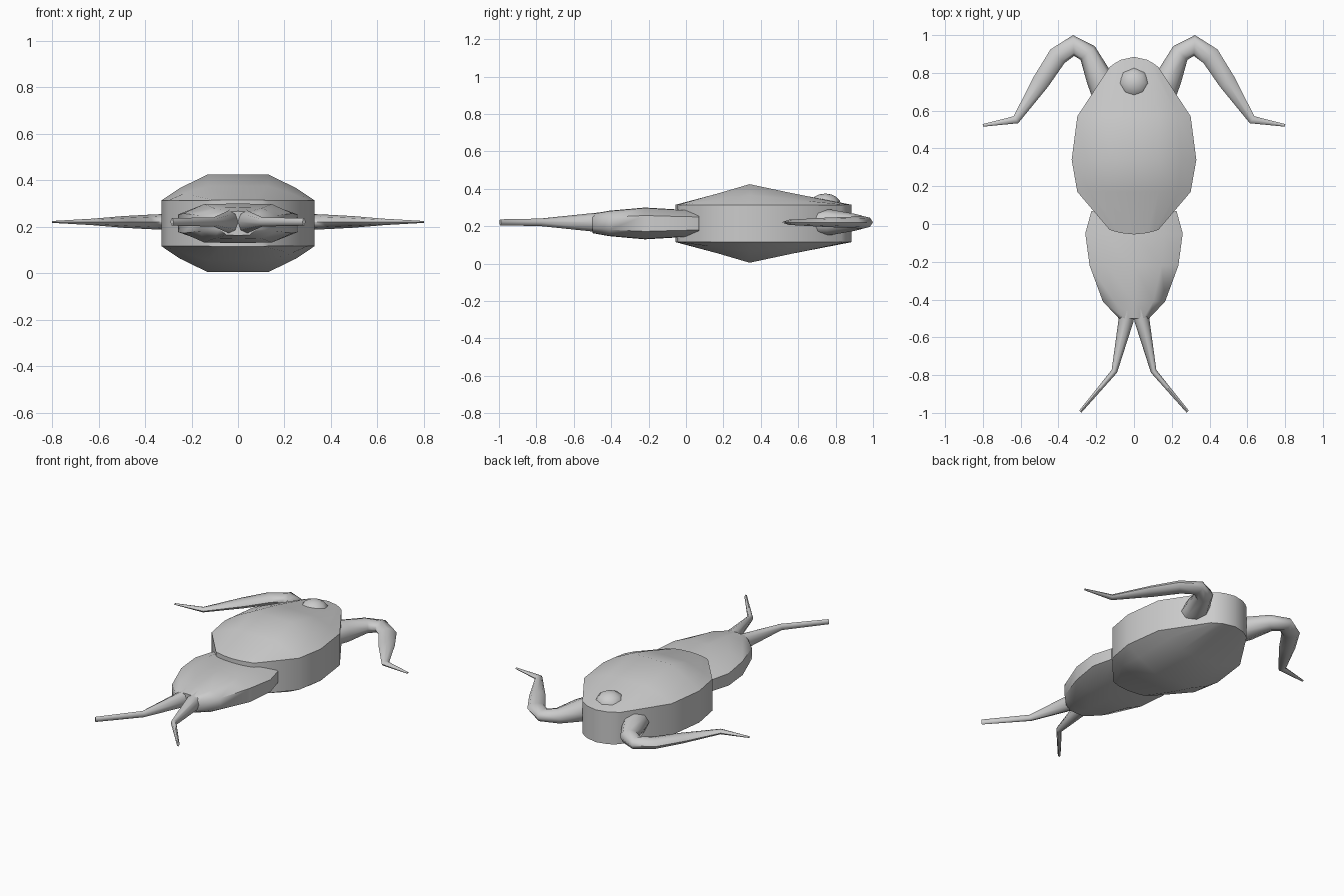
import bpy, bmesh, math
from mathutils import Vector

if "Cube" in bpy.data.objects:
    bpy.data.objects.remove(bpy.data.objects["Cube"])

ZC = 0.215  # height of the middle plane


def finish(name, bm, angle=50):
    bmesh.ops.remove_doubles(bm, verts=bm.verts, dist=1e-5)
    bmesh.ops.recalc_face_normals(bm, faces=bm.faces)
    me = bpy.data.meshes.new(name)
    bm.to_mesh(me)
    bm.free()
    ob = bpy.data.objects.new(name, me)
    bpy.context.collection.objects.link(ob)
    bpy.ops.object.select_all(action='DESELECT')
    bpy.context.view_layer.objects.active = ob
    ob.select_set(True)
    bpy.ops.object.shade_smooth_by_angle(angle=math.radians(angle))
    return ob


def loft(name, rings, angle=50, strip_caps=False):
    bm = bmesh.new()
    rows = [[bm.verts.new(p) for p in r] for r in rings]
    n = len(rows[0])
    for a, b in zip(rows, rows[1:]):
        for i in range(n):
            bm.faces.new((a[i], a[(i + 1) % n], b[(i + 1) % n], b[i]))
    for r in (rows[0], rows[-1]):
        if strip_caps:  # join the upper half to the mirrored lower half
            h = n // 2
            for i in range(h - 1):
                q = (r[i], r[i + 1], r[n - 2 - i], r[n - 1 - i])
                bm.faces.new(q)
        else:
            bm.faces.new(r)
    return finish(name, bm, angle)


def section(y, top, bow=0.0):
    """Closed ring from (x, height) points, left-right and up-down symmetric.
    bow pushes the centre of the ring along y."""
    w = max(x for x, _ in top)
    half = [(-x, h) for x, h in reversed(top)] + [p for p in top if p[0] > 0]
    up = [(x, y + bow * (1 - (x / w) ** 2), ZC + h) for x, h in half]
    down = [(x, yy, 2 * ZC - z) for x, yy, z in reversed(up)]
    return up + down


# broad front shell: (y, half width, ridge half width, ridge height, bow)
shell = [(0.83, 0.13, 0.07, 0.10, 0.055), (0.57, 0.30, 0.13, 0.161, 0),
         (0.34, 0.33, 0.13, 0.21, 0), (0.17, 0.30, 0.13, 0.160, 0),
         (-0.03, 0.13, 0.07, 0.10, -0.025)]
loft("body_shell", [section(y, [(0, t), (m, t), (m + 0.6 * (w - m), 0.1 + 0.47 * (t - 0.1)), (w, 0.098)], b)
                    for y, w, m, t, b in shell], 50, True)

# tapering tail section: (y, half width, half height)
tail = [(0.07, 0.225, 0.07), (-0.05, 0.258, 0.075), (-0.22, 0.235, 0.085),
        (-0.41, 0.165, 0.068), (-0.50, 0.08, 0.052)]
loft("tail_section", [section(y, [(0, h), (0.62 * w, h * 0.97), (w, 0.5 * h)])
                      for y, w, h in tail], 60, True)


def limb(name, path, side, sides=8):
    """Tapered tube in the level plane: path of (x, y, half width, half height)."""
    pts = [Vector((side * x, y, ZC + 0.006)) for x, y, _, _ in path]
    rings = []
    for i, p in enumerate(pts):
        a = (p - pts[i - 1]).normalized() if i else Vector()
        b = (pts[i + 1] - p).normalized() if i < len(pts) - 1 else Vector()
        d = (a + b).normalized()
        across = Vector((-d.y, d.x, 0))
        _, _, rw, rh = path[i]
        rings.append([p + across * rw * math.cos(t) + Vector((0, 0, rh * math.sin(t)))
                      for t in (2 * math.pi * k / sides for k in range(sides))])
    return loft(name, rings, 60)


# bent feelers and forked tail tips
feeler = [(0.14, 0.68, 0.08, 0.07), (0.185, 0.775, 0.07, 0.068), (0.245, 0.905, 0.052, 0.045),
          (0.32, 0.945, 0.055, 0.034), (0.405, 0.888, 0.052, 0.03),
          (0.495, 0.75, 0.046, 0.025), (0.625, 0.552, 0.022, 0.014), (0.80, 0.522, 0.007, 0.004)]
fork = [(0.035, -0.44, 0.045, 0.055), (0.042, -0.51, 0.04, 0.048),
        (0.104, -0.78, 0.016, 0.02), (0.284, -0.993, 0.008, 0.016)]
for side, label in ((1, "right"), (-1, "left")):
    limb("feeler_" + label, feeler, side)
    limb("tail_fork_" + label, fork, side)

# single eye on top of the head
bm = bmesh.new()
bmesh.ops.create_uvsphere(bm, u_segments=8, v_segments=8, radius=1)
for v in bm.verts:
    v.co = (v.co.x * 0.085, 0.745 + v.co.y * 0.085, 0.31 + v.co.z * 0.065)
finish("eye", bm, 60)
